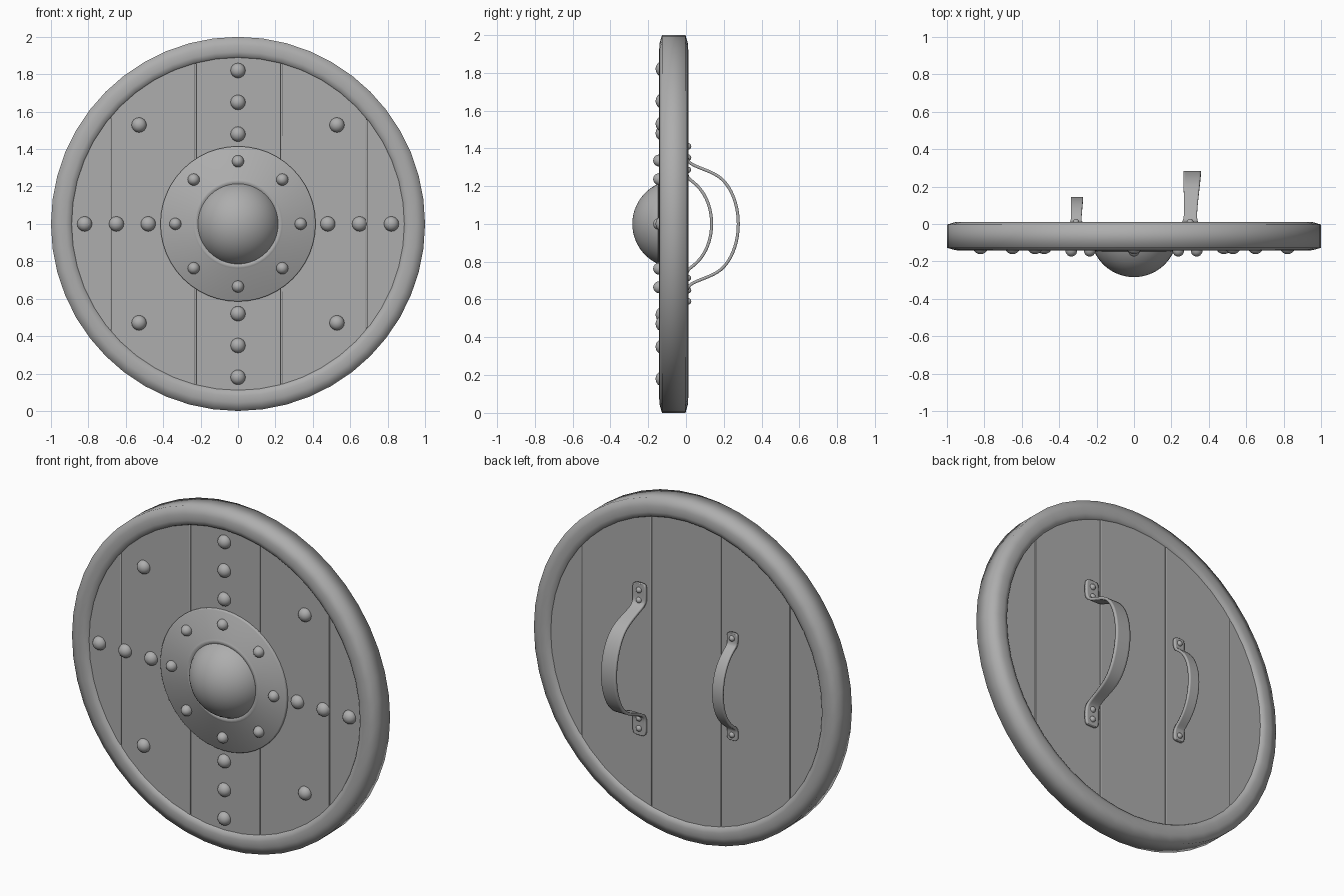
import bpy, bmesh
from math import sin, cos, pi, sqrt

if "Cube" in bpy.data.objects:
    bpy.data.objects.remove(bpy.data.objects["Cube"])

FRONT, BACK = -0.125, -0.004      # plank faces
CZ = 1.0                          # shield centre height

# Dark grey finish shared by every part
grey = bpy.data.materials.new("dark_grey")
grey.diffuse_color = (0.42, 0.42, 0.42, 1)
grey.use_nodes = True
grey.node_tree.nodes["Principled BSDF"].inputs["Base Color"].default_value = grey.diffuse_color


def add_object(name, bm, angle=0.6):
    bmesh.ops.recalc_face_normals(bm, faces=bm.faces)
    me = bpy.data.meshes.new(name)
    bm.to_mesh(me)
    bm.free()
    me.materials.append(grey)
    ob = bpy.data.objects.new(name, me)
    bpy.context.collection.objects.link(ob)
    bpy.ops.object.select_all(action='DESELECT')
    ob.select_set(True)
    bpy.context.view_layer.objects.active = ob
    bpy.ops.object.shade_smooth_by_angle(angle=angle)
    return ob


def lathe(name, profile, segments, closed=False, angle=0.6):
    """Spin (radius, y) points around the shield's axis."""
    bm = bmesh.new()
    rings = []
    for r, y in profile:
        if r == 0:
            rings.append([bm.verts.new((0, y, CZ))] * segments)
        else:
            rings.append([bm.verts.new((r * cos(2 * pi * i / segments), y,
                                        CZ + r * sin(2 * pi * i / segments)))
                          for i in range(segments)])
    pairs = list(zip(rings, rings[1:]))
    if closed:
        pairs.append((rings[-1], rings[0]))
    for a, b in pairs:
        for i in range(segments):
            j = (i + 1) % segments
            loop = list(dict.fromkeys((a[i], a[j], b[j], b[i])))
            bm.faces.new(loop)
    return add_object(name, bm, angle)


def rivet(name, x, y, z, r, depth):
    bm = bmesh.new()
    bmesh.ops.create_uvsphere(bm, u_segments=16, v_segments=10, radius=1)
    for v in bm.verts:
        cx, cy, cz = v.co
        v.co = (x + r * cx, y + depth * cz, z + r * cy)
    return add_object(name, bm)


def plank(name, x0, x1, radius=0.93, steps=10):
    """Vertical board clipped to the round outline."""
    xs = [x0 + (x1 - x0) * i / steps for i in range(steps + 1)]
    outline = [(x, sqrt(radius ** 2 - x * x)) for x in xs]
    outline += [(x, -h) for x, h in reversed(outline)]
    bm = bmesh.new()
    face = bm.faces.new([bm.verts.new((x, FRONT, CZ + h)) for x, h in outline])
    ext = bmesh.ops.extrude_face_region(bm, geom=[face])
    for v in ext['geom']:
        if isinstance(v, bmesh.types.BMVert):
            v.co.y = BACK
    ob = add_object(name, bm)
    bev = ob.modifiers.new("bevel", 'BEVEL')
    bev.width, bev.segments, bev.limit_method = 0.004, 2, 'ANGLE'


def handle(name, x, half):
    """Strap from (y, height above centre, half width) points, mirrored."""
    path = half + [(y, -h, w) for y, h, w in reversed(half[:-1])]
    bm = bmesh.new()
    rows = [[bm.verts.new((x + 0.04 * y + s * w, y, CZ + h)) for s in (-1, 0, 1)]
            for y, h, w in path]
    for a, b in zip(rows, rows[1:]):
        for i in range(2):
            bm.faces.new((a[i], a[i + 1], b[i + 1], b[i]))
    ob = add_object(name, bm)
    sub = ob.modifiers.new("smooth", 'SUBSURF')
    sub.levels = sub.render_levels = 2
    sol = ob.modifiers.new("thickness", 'SOLIDIFY')
    sol.thickness, sol.offset = 0.016, 0


# Rounded outer rim, smooth all the way round
lathe("rim", [(0.885, -0.118), (0.895, -0.134), (0.92, -0.142), (0.955, -0.14),
              (1.0, -0.127), (1.0, -0.003), (0.955, 0.01), (0.92, 0.012),
              (0.895, 0.004), (0.885, -0.012)], 48, closed=True, angle=1.4)

# Five boards
edges = [-0.928, -0.68, -0.226, 0.231, 0.688, 0.928]
for i in range(5):
    plank(f"plank_{i + 1}", edges[i] + 0.001, edges[i + 1] - 0.001)

# Boss: flange plate, raised collar and domed centre
lathe("boss_plate", [(0.415, -0.11), (0.415, -0.135), (0.41, -0.14),
                     (0.242, -0.14), (0.236, -0.145), (0.222, -0.147),
                     (0.2, -0.13)], 48, angle=0.9)
R, C = 0.233, -0.051
lathe("boss_dome", [(R * sin(t), C - R * cos(t)) if t else (0, C - R)
                    for t in [1.25 * i / 12 for i in range(13)]], 40)

# Front rivets: cross, diagonals and boss ring
for k in range(4):
    a = k * pi / 2
    for d in (0.48, 0.65, 0.82):
        rivet("board_rivet", d * cos(a), FRONT, CZ + d * sin(a), 0.04, 0.036)
    a += pi / 4
    rivet("corner_rivet", 0.748 * cos(a), FRONT, CZ + 0.748 * sin(a), 0.04, 0.036)
for k in range(8):
    a = k * pi / 4
    rivet("boss_rivet", 0.335 * cos(a), -0.14, CZ + 0.335 * sin(a), 0.032, 0.034)

# Arm strap and hand grip on the back
handle("arm_strap", 0.3, [
    (0.004, 0.45, 0.032), (0.004, 0.436, 0.043), (0.004, 0.37, 0.043),
    (0.006, 0.335, 0.041), (0.035, 0.311, 0.034), (0.10, 0.287, 0.036),
    (0.19, 0.249, 0.042), (0.245, 0.168, 0.046), (0.272, 0.08, 0.047),
    (0.279, 0.0, 0.047)])
handle("hand_grip", -0.31, [
    (0.004, 0.318, 0.024), (0.004, 0.308, 0.034), (0.004, 0.27, 0.033),
    (0.008, 0.242, 0.029), (0.04, 0.222, 0.028), (0.087, 0.175, 0.03),
    (0.125, 0.1, 0.032), (0.141, 0.0, 0.033)])

# Fixings of the two handles
for s in (-1, 1):
    for h in (0.35, 0.41):
        rivet("strap_rivet", 0.3, 0.01, CZ + s * h, 0.018, 0.018)
    rivet("grip_rivet", -0.31, 0.01, CZ + s * 0.286, 0.017, 0.017)
